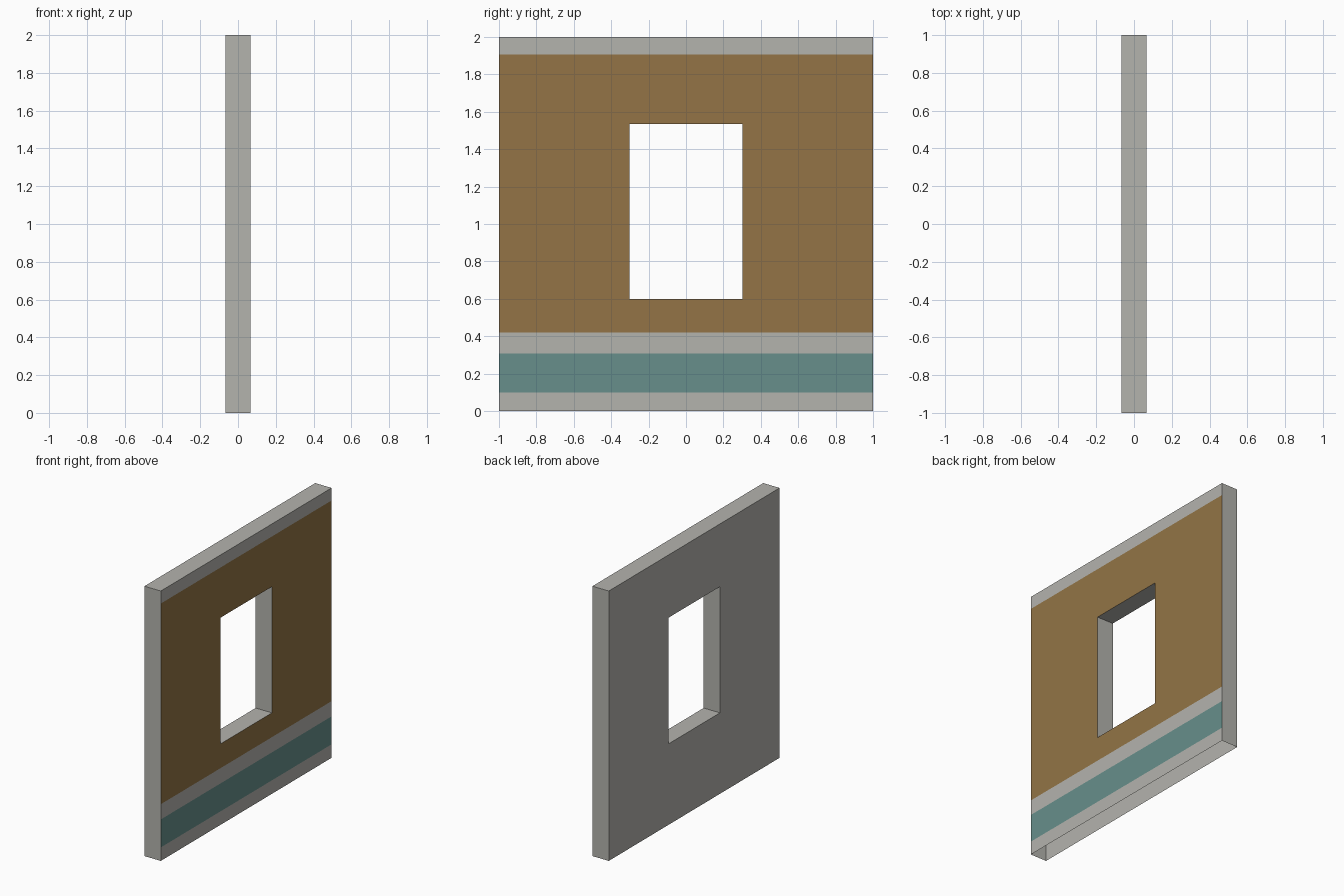
import bpy, bmesh
from mathutils import Vector

if "Cube" in bpy.data.objects:
    bpy.data.objects.remove(bpy.data.objects["Cube"])

HALF_T = 0.067                              # half thickness of the wall
WIN_Y, WIN_Z0, WIN_Z1 = 0.302, 0.60, 1.535  # window opening
BANDS = [(0.10, 0.307, 1), (0.42, 1.907, 2)]  # painted bands: z from, z to, material


def material(name, srgb):
    lin = [((c / 255 + 0.055) / 1.055) ** 2.4 for c in srgb]
    m = bpy.data.materials.new(name)
    m.diffuse_color = (*lin, 1)
    m.use_nodes = True
    m.node_tree.nodes["Principled BSDF"].inputs["Base Color"].default_value = m.diffuse_color
    return m


mesh = bpy.data.meshes.new("window_wall")
wall = bpy.data.objects.new("window_wall", mesh)
bpy.context.collection.objects.link(wall)
for m in (material("plaster grey", (180, 179, 174)),
          material("teal band", (103, 143, 139)),
          material("brown panel", (147, 116, 70))):
    mesh.materials.append(m)

# Wall slab
bm = bmesh.new()
bmesh.ops.create_cube(bm, size=1)
for v in bm.verts:
    v.co = Vector((v.co.x * 2 * HALF_T, v.co.y * 2, v.co.z * 2 + 1))

# Cut lines for the window and the painted bands
cuts = [(Vector((0, y, 0)), (0, 1, 0)) for y in (-WIN_Y, WIN_Y)]
heights = [WIN_Z0, WIN_Z1] + [z for b in BANDS for z in b[:2]]
cuts += [(Vector((0, 0, z)), (0, 0, 1)) for z in heights]
for co, no in cuts:
    bmesh.ops.bisect_plane(bm, geom=bm.verts[:] + bm.edges[:] + bm.faces[:],
                           plane_co=co, plane_no=no)

# Window opening with its four reveals
hole = [f for f in bm.faces if abs(f.normal.x) > 0.9
        and abs(f.calc_center_median().y) < WIN_Y
        and WIN_Z0 < f.calc_center_median().z < WIN_Z1]
bmesh.ops.delete(bm, geom=hole, context='FACES')
bmesh.ops.bridge_loops(bm, edges=[e for e in bm.edges if e.is_boundary])
bmesh.ops.recalc_face_normals(bm, faces=bm.faces)

# Painted bands on the +x side only
bm.normal_update()
for f in bm.faces:
    f.material_index = 0
    if f.normal.x > 0.9:
        z = f.calc_center_median().z
        for lo, hi, index in BANDS:
            if lo < z < hi:
                f.material_index = index

# The underside is open
bmesh.ops.delete(bm, geom=[f for f in bm.faces if f.calc_center_median().z < 0.001],
                 context='FACES')
bm.to_mesh(mesh)
bm.free()
